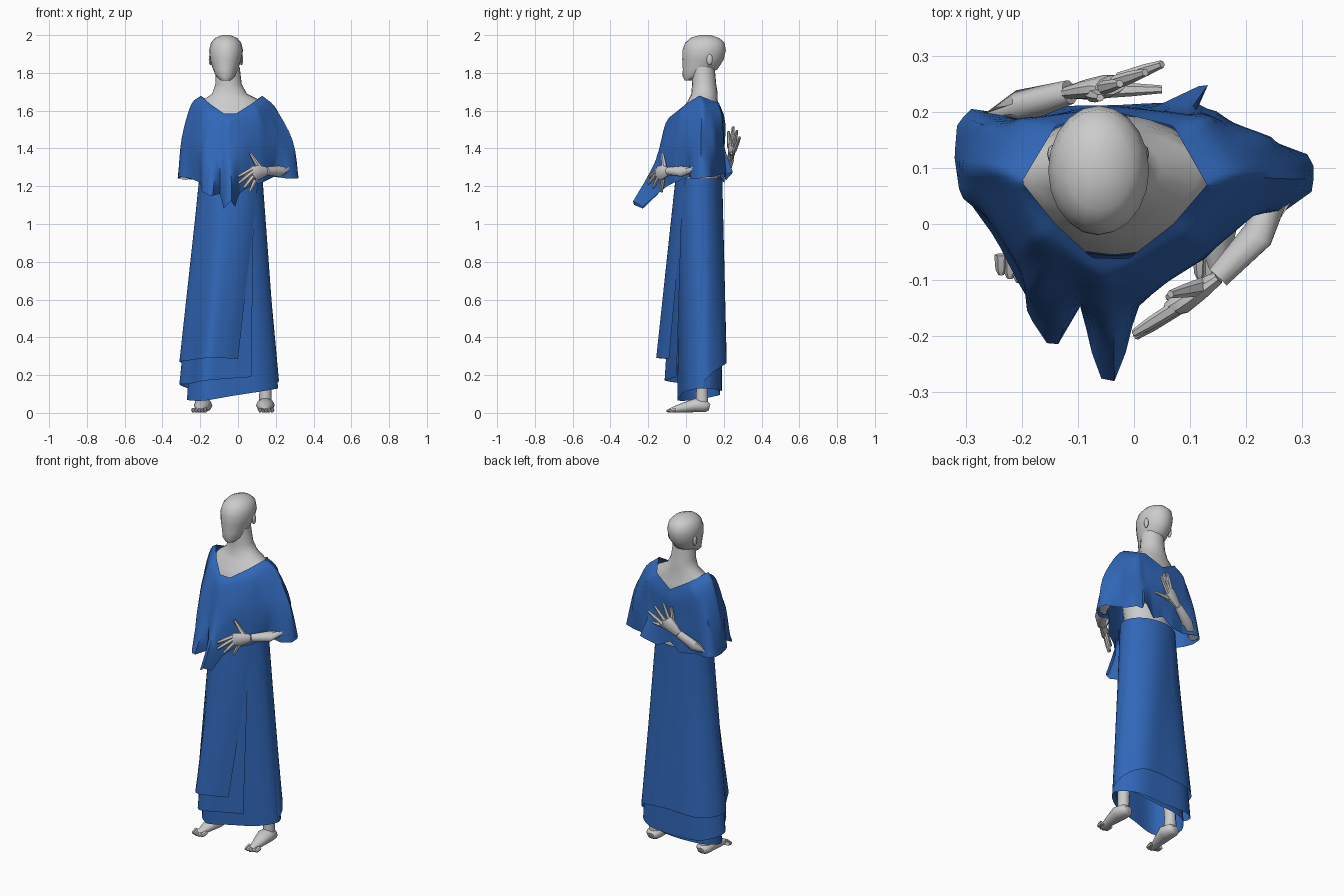
import bpy, bmesh, math
from mathutils import Vector as V

blue = bpy.data.materials.new("blue_cloth")
blue.diffuse_color = (0.03, 0.135, 0.48, 1)


def finish(name, bm, mat=None, sheet=False):
    if not sheet:
        bmesh.ops.recalc_face_normals(bm, faces=bm.faces)
    me = bpy.data.meshes.new(name)
    bm.to_mesh(me)
    bm.free()
    ob = bpy.data.objects.new(name, me)
    bpy.context.collection.objects.link(ob)
    if mat:
        me.materials.append(mat)
    bpy.context.view_layer.objects.active = ob
    ob.select_set(True)
    bpy.ops.object.shade_smooth_by_angle(angle=math.radians(50))
    ob.select_set(False)
    return ob


def skin(bm, rows, closed, caps=False):
    """Join rows of points with quads."""
    vs = [[bm.verts.new(p) for p in r] for r in rows]
    n = len(rows[0])
    for a, b in zip(vs, vs[1:]):
        for i in range(n if closed else n - 1):
            j = (i + 1) % n
            bm.faces.new((a[i], a[j], b[j], b[i]))
    if caps:
        bm.faces.new(vs[0])
        bm.faces.new(vs[-1])


def spline(pts, t, closed=False):
    """Catmull-Rom point at t in 0..1."""
    n = len(pts)
    m = n if closed else n - 1
    i = min(int(t * m), m - 1)
    f = t * m - i
    g = (lambda k: pts[k % n]) if closed else (lambda k: pts[max(0, min(n - 1, k))])
    a, b, c, d = g(i - 1), g(i), g(i + 1), g(i + 2)
    return 0.5 * (2 * b + (c - a) * f + (2 * a - 5 * b + 4 * c - d) * f * f + (3 * b - a - 3 * c + d) * f ** 3)


def stack(name, rings, n=20):
    """Vertical loft of ellipses (x, y, z, rx, ry)."""
    bm = bmesh.new()
    ang = [2 * math.pi * i / n for i in range(n)]
    skin(bm, [[(x + rx * math.cos(a), y + ry * math.sin(a), z) for a in ang]
              for x, y, z, rx, ry in rings], True, True)
    return finish(name, bm)


def tube(bm, pts, n=8, flat=1.0, up=(0, 0, 1)):
    """Tapered limb through (x, y, z, r); flat squashes it along the side axis."""
    rows = []
    c = [V(p[:3]) for p in pts]
    for i, p in enumerate(pts):
        d = (c[min(i + 1, len(c) - 1)] - c[max(i - 1, 0)]).normalized()
        s = d.cross(V(up)).normalized()
        u = s.cross(d)
        rows.append([c[i] + p[3] * (math.cos(a) * s * flat + math.sin(a) * u)
                     for a in (2 * math.pi * k / n for k in range(n))])
    skin(bm, rows, True, True)


# Head, ears, torso
stack("head", [(-.065, .015, 1.76, .025, .022), (-.066, .04, 1.782, .05, .058), (-.066, .075, 1.82, .067, .092),
               (-.065, .09, 1.87, .083, .11), (-.063, .096, 1.92, .09, .115), (-.063, .1, 1.96, .08, .104),
               (-.063, .1, 1.985, .058, .076), (-.063, .1, 2.0, .02, .03)])
for name, x in (("left_ear", .018), ("right_ear", -.146)):
    bm = bmesh.new()
    bmesh.ops.create_uvsphere(bm, u_segments=8, v_segments=6, radius=1)
    for v in bm.verts:
        v.co = V((x + .009 * v.co.x, .125 + .016 * v.co.y, 1.87 + .03 * v.co.z))
    finish(name, bm)
stack("torso_and_neck", [(-.035, .07, .95, .14, .1), (-.035, .07, 1.22, .13, .1), (-.035, .065, 1.4, .15, .115),
                         (-.035, .07, 1.54, .175, .125), (-.035, .08, 1.61, .18, .1), (-.035, .09, 1.655, .15, .078),
                         (-.045, .098, 1.69, .092, .07), (-.05, .096, 1.74, .07, .064),
                         (-.055, .09, 1.83, .064, .062)])

# Legs and feet
for side, x, hip, turn in (("right", -.185, -.12, -.1), ("left", .145, .05, .02)):
    bm = bmesh.new()
    tube(bm, [(hip, .08, 1.0, .08), (x * .6 + hip * .4, .07, .55, .055), (x * .93, .09, .35, .042),
              (x, .085, .12, .032), (x, .085, .05, .034)], 10, up=(0, 1, 0))
    finish(side + "_leg", bm)
    bm = bmesh.new()
    tube(bm, [(x, .125, .03, .018), (x, .105, .035, .033), (x, .05, .04, .038),
              (x + turn * .08, -.01, .028, .028), (x + turn * .14, -.06, .018, .018),
              (x + turn * .2, -.085, .012, .012)], 10, 1.3)
    for k in range(5):
        tx = x + turn * .2 + (k - 2) * .016
        ty = -.108 + .007 * abs(k - (1.5 if x > 0 else 2.5))
        tube(bm, [(tx, -.055, .016, .012), (tx, ty + .01, .011, .01), (tx, ty, .009, .005)], 6)
    finish(side + "_foot", bm)

# Arms and hands: joints, palm, finger tips, thumb tip
arms = {
    "left": ([(.12, .1, 1.6, .04), (.19, .1, 1.43, .036), (.272, .075, 1.285, .03), (.22, -.02, 1.28, .03),
              (.15, -.095, 1.28, .022)], (.085, -.14, 1.27),
             [(0, -.195, 1.25), (.003, -.2, 1.215), (.03, -.175, 1.19), (.062, -.13, 1.17)], (.065, -.125, 1.375)),
    "right": ([(-.19, .1, 1.6, .04), (-.22, .12, 1.43, .036), (-.275, .175, 1.25, .03), (-.2, .21, 1.29, .03),
               (-.115, .235, 1.35, .022)], (-.05, .245, 1.405),
              [(.05, .285, 1.46), (.02, .27, 1.495), (-.025, .25, 1.515), (-.06, .225, 1.49)], (.05, .24, 1.375)),
}
for side, (joints, palm, tips, thumb) in arms.items():
    bm = bmesh.new()
    tube(bm, joints, 10, up=(0, 1, 0) if side == "left" else (1, 0, 0))
    finish(side + "_arm", bm)
    bm = bmesh.new()
    w, p = V(joints[-1][:3]), V(palm)
    mid = sum((V(t) for t in tips), V()) / 4
    tube(bm, [(*w, .024), (*(w.lerp(p, .5)), .036), (*p, .042), (*(p.lerp(mid, .2)), .034)], 10, .5)
    for t in tips:
        t = V(t)
        base = p + (t - mid) * .45
        tube(bm, [(*base, .013), (*base.lerp(t, .6), .011), (*t, .007)], 6)
    t = V(thumb)
    base = w.lerp(p, .35)
    tube(bm, [(*base, .017), (*base.lerp(t, .6), .012), (*t, .007)], 6)
    finish(side + "_hand", bm)

# Draped blouse: rings from neckline to folded hem, matched by angle about the body axis
axis = V((-.035, .08, 0))
neck = [(-.2, .075, 1.68), (-.14, .0, 1.63), (-.075, -.06, 1.585), (-.01, -.062, 1.585), (.07, .0, 1.635),
        (.13, .07, 1.68), (.07, .175, 1.64), (-.035, .2, 1.58), (-.14, .175, 1.64)]
shoulder = [(-.25, .1, 1.635), (-.18, -.03, 1.59), (-.05, -.11, 1.53), (.11, -.03, 1.59), (.2, .09, 1.62),
            (.13, .19, 1.58), (-.035, .21, 1.51), (-.2, .185, 1.58)]
mid = [(-.3, .1, 1.45), (-.25, -.0, 1.42), (-.18, -.12, 1.39), (-.1, -.13, 1.38), (-.045, -.165, 1.33),
       (.03, -.12, 1.39), (.12, -.06, 1.42), (.22, .02, 1.43), (.29, .08, 1.44), (.24, .155, 1.43),
       (.12, .2, 1.42), (-.035, .205, 1.42), (-.18, .19, 1.42), (-.27, .18, 1.43)]
hem = [(-.32, .12, 1.24), (-.31, .05, 1.25), (-.25, .0, 1.24), (-.2, -.07, 1.22), (-.19, -.16, 1.17),
       (-.15, -.22, 1.15), (-.125, -.21, 1.15), (-.095, -.145, 1.16), (-.075, -.23, 1.08), (-.06, -.275, 1.1),
       (-.035, -.28, 1.12), (-.015, -.23, 1.09), (.005, -.15, 1.16), (.06, -.1, 1.2), (.13, -.06, 1.22),
       (.19, .02, 1.25), (.25, .01, 1.24), (.32, .06, 1.24), (.32, .12, 1.25), (.24, .15, 1.25), (.18, .175, 1.26),
       (.15, .2, 1.27), (.135, .255, 1.28), (.115, .21, 1.26), (.04, .21, 1.23), (-.035, .2, 1.27),
       (-.1, .205, 1.22), (-.2, .18, 1.23), (-.28, .215, 1.24), (-.315, .18, 1.24)]


def by_angle(pts, n=96):
    key = sorted((math.atan2(y - axis.y, x - axis.x), V((x, y, z))) for x, y, z in pts)
    key = [(key[-1][0] - 2 * math.pi, key[-1][1])] + key + [(key[0][0] + 2 * math.pi, key[0][1])]
    out = []
    for i in range(n):
        a = -math.pi + 2 * math.pi * i / n
        k = next(j for j in range(len(key) - 1) if key[j][0] <= a <= key[j + 1][0])
        (a0, p0), (a1, p1) = key[k], key[k + 1]
        out.append(p0.lerp(p1, (a - a0) / max(a1 - a0, 1e-6)))
    return out


rings = [by_angle(r) for r in (neck, shoulder, mid, hem)]
bm = bmesh.new()
skin(bm, [[spline(col, t / 12) for col in zip(*rings)] for t in range(13)], True)
finish("blouse", bm, blue, True)


# Wrap skirt: three overlapping layers hanging from the waist to their own hems, ends tucked under
def layer(name, s0, s1, a0, a1, hem, n=48, closed=False):
    bot = [V(p) for p in hem]
    rows = []
    for k in range(9):
        row = []
        for i in range(n if closed else n + 1):
            a = math.radians(a0 + (a1 - a0) * i / n)
            s = s0 + (s1 - s0) * i / n
            top = V((-.035 + .165 * s * math.cos(a), .07 + .12 * s * math.sin(a), 1.24))
            row.append(top.lerp(spline(bot, i / n, closed), k / 8))
        rows.append(row)
    bm = bmesh.new()
    skin(bm, rows, closed)
    finish(name, bm, blue, True)


layer("skirt_inner", 1, 1, 0, -360,
      [(.212, .08, .13), (.13, .0, .115), (-.03, -.03, .09), (-.18, -.04, .065),
       (-.27, .06, .07), (-.2, .16, .09), (0, .18, .1), (.15, .155, .13)], closed=True)
layer("skirt_middle", 1.03, 1.0, -45, -385,
      [(.07, -.05, .19), (-.07, -.09, .18), (-.18, -.11, .17), (-.25, -.01, .155), (-.31, .09, .15),
       (-.22, .18, .12), (-.03, .19, .11), (.12, .18, .12), (.205, .1, .13), (.11, .005, .13)])
layer("skirt_outer", 1.06, 1.0, -35, -380,
      [(0, -.09, .285), (-.08, -.135, .29), (-.17, -.152, .29), (-.245, -.03, .28), (-.31, .09, .27),
       (-.22, .195, .26), (-.03, .212, .27), (.11, .21, .26), (.19, .15, .22), (.212, .08, .16), (.11, .01, .14)])
